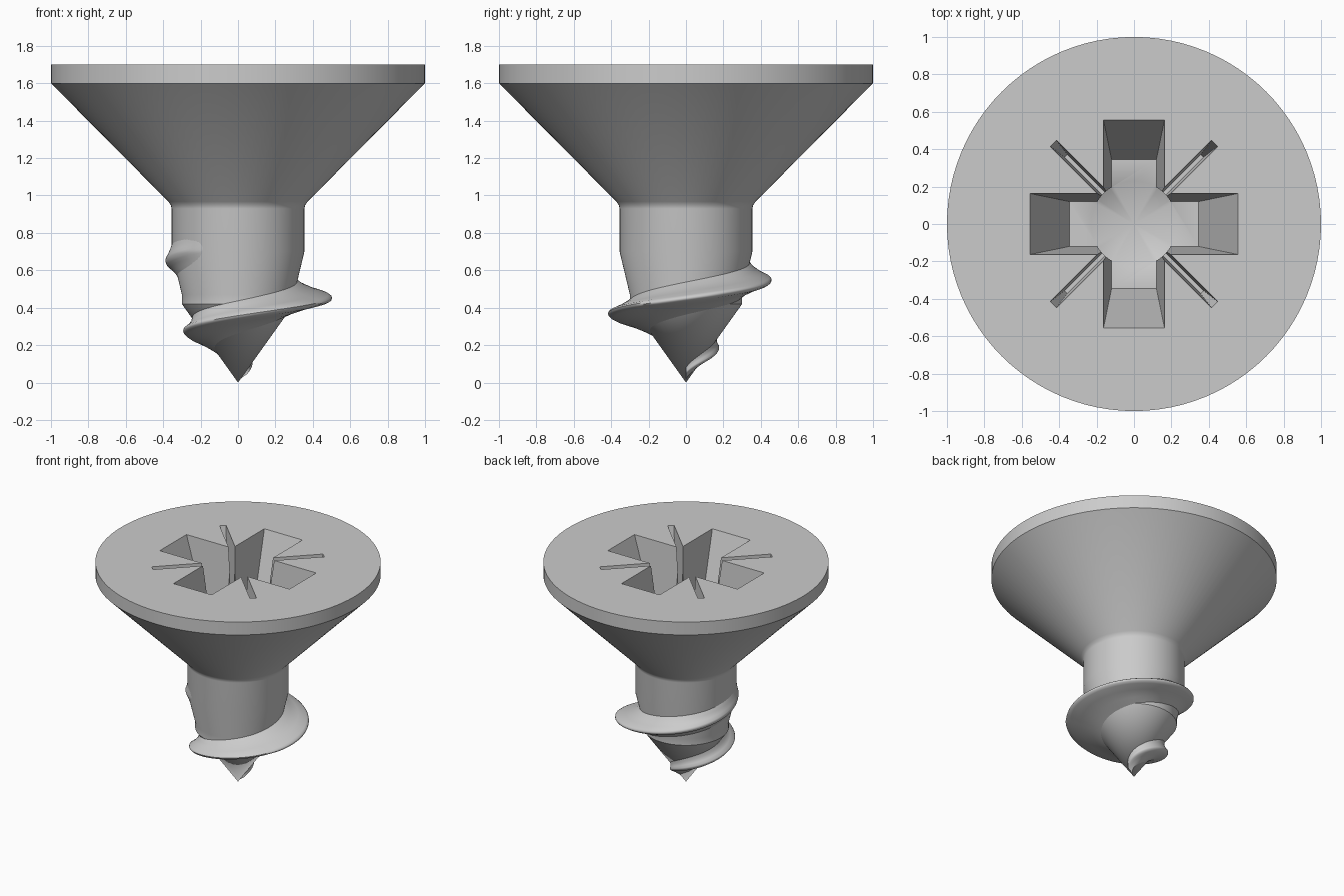
import bpy, bmesh
from math import sin, cos, pi

if "Cube" in bpy.data.objects:
    bpy.data.objects.remove(bpy.data.objects["Cube"])


def make(name, verts, faces):
    me = bpy.data.meshes.new(name)
    bm = bmesh.new()
    vs = [bm.verts.new(v) for v in verts]
    for f in faces:
        bm.faces.new([vs[i] for i in f])
    bmesh.ops.recalc_face_normals(bm, faces=bm.faces)
    bm.to_mesh(me)
    bm.free()
    ob = bpy.data.objects.new(name, me)
    bpy.context.collection.objects.link(ob)
    return ob


def revolve(name, profile, top, n=96):
    """Lathe (r, z) points upward from a tip on the axis, closed by a flat cap."""
    tip, rings = profile[0], profile[1:]
    verts = [(0, 0, tip[1])]
    for r, z in rings:
        verts += [(r * cos(2 * pi * i / n), r * sin(2 * pi * i / n), z) for i in range(n)]
    at = lambda k, i: 1 + k * n + i % n
    faces = [(0, at(0, i), at(0, i + 1)) for i in range(n)]
    for k in range(len(rings) - 1):
        faces += [(at(k, i), at(k, i + 1), at(k + 1, i + 1), at(k + 1, i)) for i in range(n)]
    if top:
        faces.append([at(len(rings) - 1, i) for i in range(n)])
    return make(name, verts, faces)


def tapered_bar(name, hi, lo, depth, angle):
    """Bar through the axis, tapering from half sizes hi at the head top to lo."""
    verts = []
    for d in (-0.02, depth):
        k = d / depth
        x, y = [a + (b - a) * k for a, b in zip(hi, lo)]
        for sx, sy in ((-1, -1), (1, -1), (1, 1), (-1, 1)):
            px, py = sx * x, sy * y
            verts.append((px * cos(angle) - py * sin(angle),
                          px * sin(angle) + py * cos(angle), 1.7 - d))
    faces = [(0, 1, 2, 3), (4, 5, 6, 7)]
    faces += [(i, (i + 1) % 4, 4 + (i + 1) % 4, 4 + i) for i in range(4)]
    return make(name, verts, faces)


def smooth(ob, angle):
    bpy.ops.object.select_all(action='DESELECT')
    ob.select_set(True)
    bpy.context.view_layer.objects.active = ob
    bpy.ops.object.shade_smooth_by_angle(angle=angle)


# Screw body: point, core, shank and countersunk head
core = [(0, 0), (0.30, 0.42), (0.30, 0.47), (0.355, 0.70)]
body = revolve("screw_body", core + [(0.355, 0.93), (0.359, 0.948), (0.372, 0.967),
                                     (1, 1.6), (1, 1.7)], True)

# Drive recess: cross arms, thin diagonal slots and a central drilled hole
cutters = [tapered_bar("arm_cutter", (0.555, 0.163), (0.345, 0.12), 0.6, a) for a in (0, pi / 2)]
cutters += [tapered_bar("slot_cutter", (0.61, 0.023), (0.515, 0.011), 0.42, a)
            for a in (pi / 4, -pi / 4)]
cutters.append(revolve("hole_cutter", [(0, 0.98), (0.23, 1.1), (0.23, 1.73)], True, 64))
bpy.context.view_layer.objects.active = body
for c in cutters:
    c.hide_render = True
    mod = body.modifiers.new("recess", 'BOOLEAN')
    mod.operation = 'DIFFERENCE'
    mod.solver = 'EXACT'
    mod.object = c
    bpy.ops.object.modifier_apply(modifier=mod.name)
for c in cutters:
    bpy.data.objects.remove(c)
smooth(body, 0.5)


# Helical thread that grows from the point and fades into the shank
def core_radius(z):
    if z <= 0:
        return 0
    for (r0, z0), (r1, z1) in zip(core, core[1:]):
        if z <= z1:
            return r0 + (r1 - r0) * (z - z0) / (z1 - z0)
    return 0.355


crest = [0.0, 0.055, 0.16, 0.28, 0.41, 0.505, 0.457, 0.387, 0.345, 0.33]


def crest_radius(q):
    i = min(int(q), 6)
    t = q - i
    p0, p1, p2, p3 = crest[i:i + 4]
    return 0.5 * (2 * p1 + (p2 - p0) * t + (2 * p0 - 5 * p1 + 4 * p2 - p3) * t * t
                  + (3 * p1 - p0 - 3 * p2 + p3) * t ** 3)


half = [(0.1, -0.12), (0.085, 0.03), (0.06, 0.25), (0.035, 0.58), (0.018, 0.9), (0.008, 0.985)]
section = [(-d, f) for d, f in half] + [(0, 1)] + [(d, f) for d, f in reversed(half)]
steps, m = 240, len(section) + 2
verts, faces = [], []
for s in range(steps + 1):
    q = 7 * s / steps
    a, z = q * pi / 2, 0.05 + 0.1 * q
    height = crest_radius(q) - core_radius(z)
    squeeze = min(1, 0.4 + 0.4 * q)
    ring = []
    for d, f in section:
        zz = max(z + d * squeeze, 0.012)
        ring.append((max(core_radius(zz) + height * f - 0.002, 0.001), zz))
    inner = 0.5 * core_radius(max(z - 0.1 * squeeze, 0.012))
    ring += [(inner, ring[-1][1]), (inner, ring[0][1])]
    verts += [(r * cos(a), r * sin(a), zz) for r, zz in ring]
for s in range(steps):
    for j in range(m):
        k = (j + 1) % m
        faces.append((s * m + j, s * m + k, (s + 1) * m + k, (s + 1) * m + j))
faces += [list(range(m)), list(range(steps * m, (steps + 1) * m))]
thread = make("screw_thread", verts, faces)
smooth(thread, 0.9)
